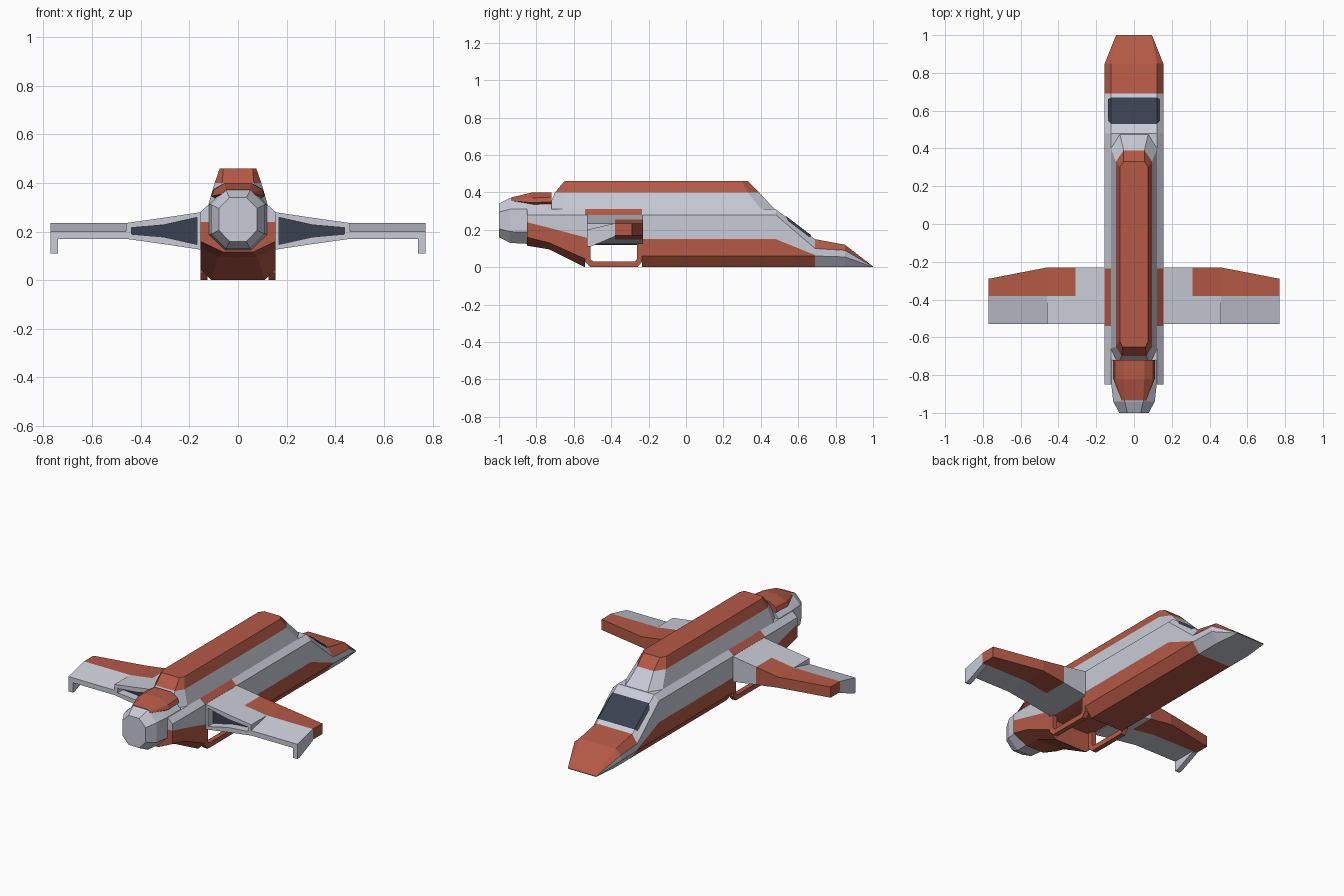
import bpy, bmesh

if "Cube" in bpy.data.objects:
    bpy.data.objects.remove(bpy.data.objects["Cube"])

# Colours
def material(name, rgb):
    m = bpy.data.materials.new(name)
    m.diffuse_color = (*rgb, 1)
    m.use_nodes = True
    m.node_tree.nodes["Principled BSDF"].inputs["Base Color"].default_value = m.diffuse_color
    return m

MATS = [material("pale grey paint", (0.58, 0.60, 0.68)),
        material("rust red paint", (0.46, 0.10, 0.06)),
        material("dark blue glass", (0.042, 0.052, 0.08))]
GREY, RED, DARK = 0, 1, 2


def finish(name, bm):
    bmesh.ops.remove_doubles(bm, verts=bm.verts[:], dist=1e-5)
    bmesh.ops.recalc_face_normals(bm, faces=bm.faces[:])
    me = bpy.data.meshes.new(name)
    bm.to_mesh(me)
    bm.free()
    for m in MATS:
        me.materials.append(m)
    ob = bpy.data.objects.new(name, me)
    bpy.context.collection.objects.link(ob)
    return ob


def loft(rings, colour, split_caps=False):
    """Skin closed rings; colour(segment, side, centre) picks the paint."""
    bm = bmesh.new()
    vs = [[bm.verts.new(p) for p in r] for r in rings]
    n = len(rings[0])

    def add(corners, seg, side):
        f = bm.faces.new(corners)
        f.material_index = colour(seg, side, f.calc_center_median())

    for s in range(len(vs) - 1):
        for i in range(n):
            j = (i + 1) % n
            add((vs[s][i], vs[s][j], vs[s + 1][j], vs[s + 1][i]), s, i)
    for seg, ring in ((-1, vs[0]), (len(vs) - 1, vs[-1])):
        if split_caps:
            for i in range(n // 2 - 1):
                add((ring[i], ring[i + 1], ring[n - 2 - i], ring[n - 1 - i]), seg, i)
        else:
            add(ring, seg, -1)
    return bm


def mirrored(half):
    return half + [(-x, y, z) for x, y, z in reversed(half)]


def flip(ob, name):
    """Mirrored copy on the other side."""
    bm = bmesh.new()
    bm.from_mesh(ob.data)
    for v in bm.verts:
        v.co.x *= -1
    finish(name, bm)


# Lower hull: y, bottom half width, side half width, shoulder half width, five heights
stations = [
    (-0.85, .06, .155, .122, .115, .16, .24, .28, .31),
    (-0.73, .08, .155, .122, .095, .13, .21, .28, .31),
    (-0.54, .11, .155, .122, 0, .045, .16, .28, .31),
    (-0.54, .11, .155, .122, .12, .13, .16, .28, .31),
    (-0.235, .11, .155, .122, .12, .13, .15, .28, .31),
    (-0.235, .11, .155, .122, 0, .06, .15, .28, .31),
    (0.48, .11, .155, .122, 0, .06, .15, .28, .31),
    (0.69, .11, .155, .122, 0, .06, .065, .10, .15),
    (0.85, .11, .155, .122, 0, .055, .06, .09, .12),
    (1.00, .094, .095, .094, 0, .001, .002, .003, .004)]


def hull_colour(seg, side, c):
    row = min(side, 8 - side) if side < 9 else -1     # -1 is the belly
    if seg in (-1, 9):
        return RED if side < 2 else GREY
    if seg >= 7:
        return RED if row >= 3 else GREY
    if seg == 3 and row == 3:
        return RED                                    # shoulder above the wing
    return RED if row < 2 else GREY


rings = [mirrored([(a, y, h[0]), (b, y, h[1]), (b, y, h[2]), (b, y, h[3]), (t, y, h[4])])
         for y, a, b, t, *h in stations]
finish("lower_hull", loft(rings, hull_colour, True))

# Upper hull: stacked chamfered outlines (front width, front y, side width, side ys, back width, back y)
levels = [(.29, .075, .48, .122, .40, -.66, .085, -.745),
          (.31, .075, .475, .122, .40, -.66, .085, -.74),
          (.40, .055, .39, .096, .33, -.65, .065, -.70),
          (.46, .055, .33, .075, .30, -.62, .06, -.65)]
rings = [mirrored([(fw, fy, z), (w, y1, z), (w, y2, z), (bw, by, z)])
         for z, fw, fy, w, y1, y2, bw, by in levels]
finish("upper_hull", loft(rings, lambda s, i, c: RED if s >= 2 else GREY, True))

# Cockpit window: thin plate wrapping over the shoulder edges of the slope
def slope(y, drop=0.0):
    return .315 - (y - .48) * .16 / .21 - drop

bm = bmesh.new()
rows = [[bm.verts.new((x, y, slope(y, d))) for x, y, d in
         ((-.137, yo, .018), (-.122, yi, 0), (.122, yi, 0), (.137, yo, .018))]
        for yi, yo in ((.53, .545), (.67, .66))]
for i in range(3):
    bm.faces.new((rows[0][i], rows[0][i + 1], rows[1][i + 1], rows[1][i])).material_index = DARK
finish("cockpit_window", bm)

# Engine: octagonal barrel with a tapered end
def octagon(y, w, h, k):
    return mirrored([(w * k, y, .25 - h), (w, y, .25 - h * .5),
                     (w, y, .25 + h * .5), (w * k, y, .25 + h)])

finish("engine", loft([octagon(-.72, .12, .125, .45), octagon(-.85, .12, .125, .45),
                       octagon(-.94, .11, .12, .45), octagon(-1.0, .078, .09, .45)],
                      lambda s, i, c: GREY, True))

# Hood above the engine
hood = [(y, p) for y, p in (
    (-.72, ((.05, .31), (.11, .35), (.10, .375), (.055, .40))),
    (-.82, ((.05, .31), (.11, .345), (.10, .37), (.055, .40))),
    (-.935, ((.04, .34), (.065, .355), (.06, .362), (.048, .373))))]
finish("engine_hood", loft([mirrored([(x, y, z) for x, z in p]) for y, p in hood],
                           lambda s, i, c: RED, True))

# Wing: x, leading edge y, bottom z, top z, trailing top z
spans = [(.15, -.23, .125, .28, .28), (.31, -.23, .149, .256, .256),
         (.46, -.23, .17, .235, .235), (.46, -.23, .17, .235, .20),
         (.77, -.29, .17, .235, .20)]
rings = [[(x, -.53, b), (x, -.38, b), (x, le, b), (x, le, t), (x, -.38, t), (x, -.53, tt)]
         for x, le, b, t, tt in spans]


def wing_colour(seg, side, c):
    return RED if seg in (1, 2, 3) and side in (1, 2, 3) else GREY


bm = loft(rings, wing_colour)
# flat two-tone tip in place of the single end cap
tip = [f for f in bm.faces if all(v.co.x > .76 for v in f.verts)]
bmesh.ops.delete(bm, geom=tip, context='FACES_ONLY')
for ids, col in (((0, 1, 4, 5), GREY), ((1, 2, 3, 4), RED)):
    bm.faces.new([bm.verts.new(rings[-1][i]) for i in ids]).material_index = col
bmesh.ops.remove_doubles(bm, verts=bm.verts[:], dist=1e-5)
bmesh.ops.recalc_face_normals(bm, faces=bm.faces[:])
# recessed dark duct in the trailing face
duct = [f for f in bm.faces if f.calc_area() > 1e-4 and
        all(v.co.y < -.52 and v.co.x < .47 for v in f.verts)]
bmesh.ops.inset_region(bm, faces=duct, thickness=.029)
bmesh.ops.inset_region(bm, faces=duct, thickness=.0005)
for v in {v for f in duct for v in f.verts}:
    v.co.y += .05
for f in duct:
    f.material_index = DARK
flip(finish("right_wing", bm), "left_wing")


def prism(name, outline, x0, x1, col):
    rings = [[(x, y, z) for y, z in outline] for x in (x0, x1)]
    return finish(name, loft(rings, lambda s, i, c: col))


# Drooping wing tips
flip(prism("right_winglet", [(-.53, .175), (-.53, .11), (-.51, .11), (-.38, .165), (-.38, .175)],
           .74, .77, GREY), "left_winglet")

# Open skid frames below the wings
skid = [(-.54, .14), (-.54, .03), (-.51, 0), (-.26, 0), (-.235, .03), (-.235, .14),
        (-.262, .14), (-.262, .042), (-.275, .03), (-.495, .03), (-.51, .042), (-.51, .14)]
flip(prism("right_skid", skid, .125, .154, RED), "left_skid")
